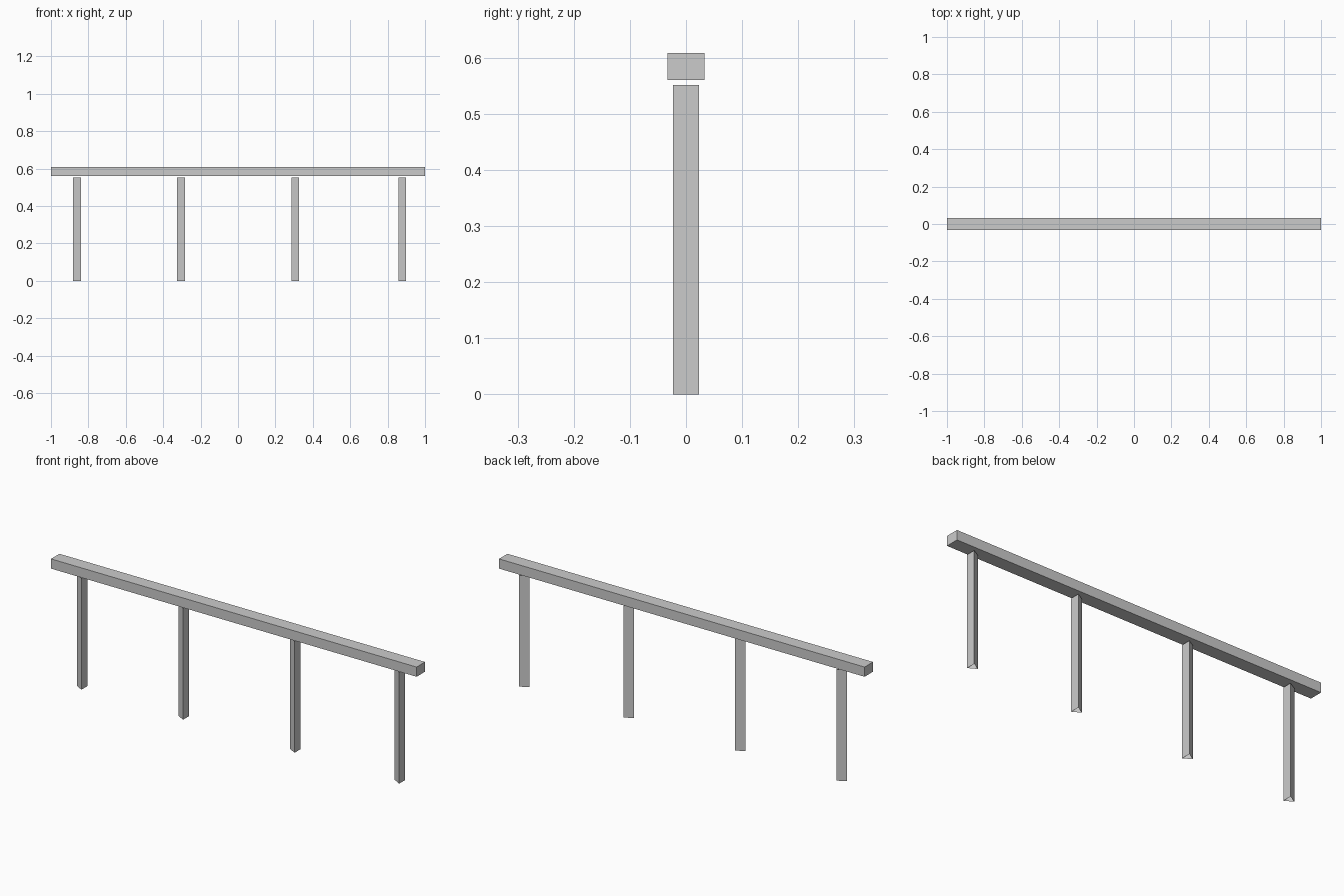
import bpy

if "Cube" in bpy.data.objects:
    bpy.data.objects.remove(bpy.data.objects["Cube"])

POST_RADIUS = 0.027
POST_HEIGHT = 0.551

# Top rail: a plain rectangular beam
bpy.ops.mesh.primitive_cube_add(size=1, location=(0, 0, 0.584))
rail = bpy.context.object
rail.name = "top_rail"
rail.dimensions = (2.0, 0.066, 0.048)
bpy.ops.object.transform_apply(location=False, rotation=False, scale=True)


# Posts: three-sided open tubes with one edge pointing to -x
def add_post(index, x):
    bpy.ops.mesh.primitive_cylinder_add(
        vertices=3, radius=POST_RADIUS, depth=POST_HEIGHT,
        end_fill_type='NOTHING',
        location=(x, 0, POST_HEIGHT / 2), rotation=(0, 0, 1.5707963))
    bpy.context.object.name = f"post_{index}"


for i, x in enumerate((-0.854, -0.298, 0.312, 0.884), start=1):
    add_post(i, x)
